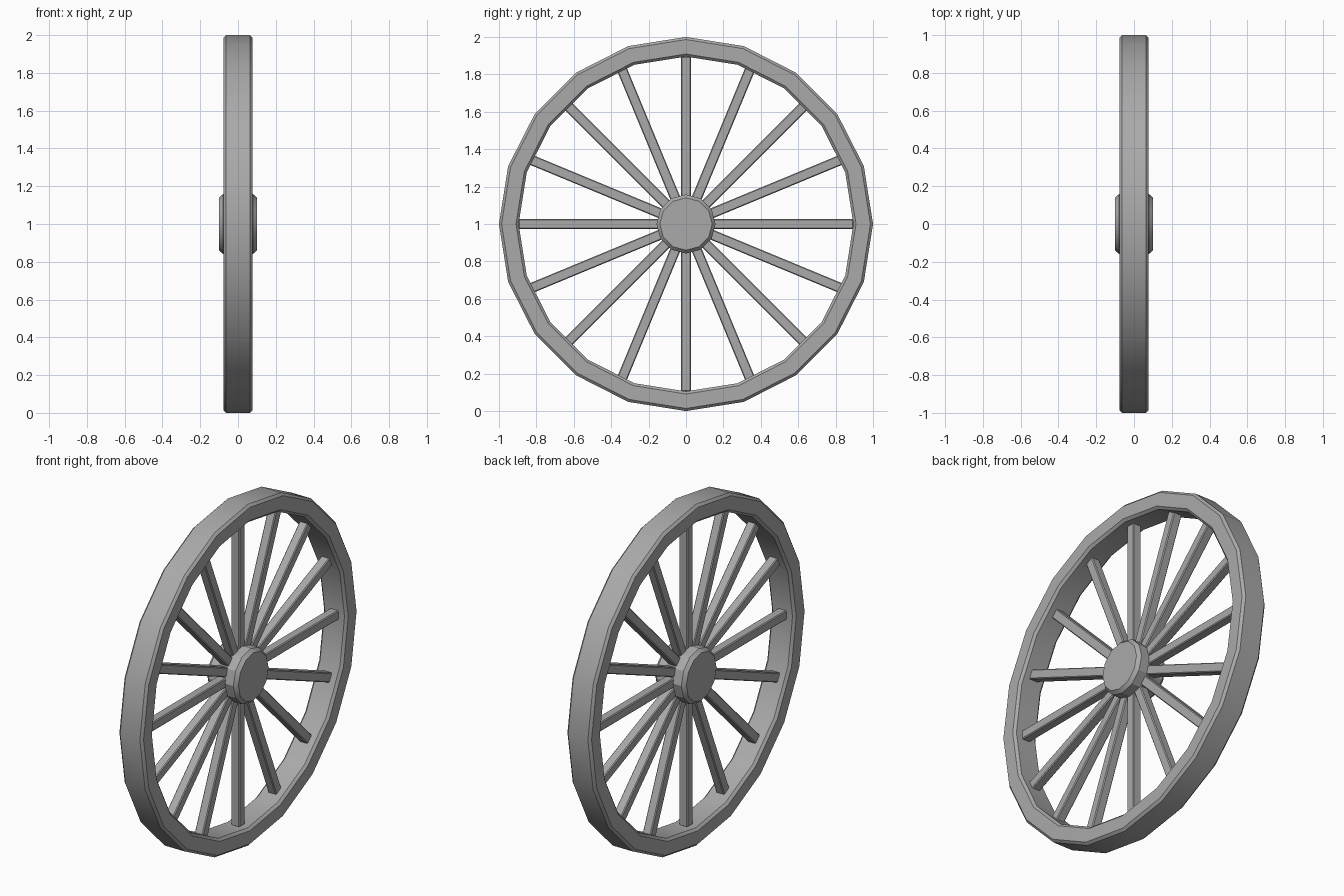
import bpy, bmesh
from math import radians, sin, cos, tau

if "Cube" in bpy.data.objects:
    bpy.data.objects.remove(bpy.data.objects["Cube"])

CENTRE_Z = 1.0
SPOKES = 16

grey = bpy.data.materials.new("weathered_grey")
grey.use_nodes = True
colour = (0.4, 0.4, 0.4, 1)
grey.diffuse_color = colour
grey.node_tree.nodes["Principled BSDF"].inputs["Base Color"].default_value = colour


def finish(name, bm):
    bmesh.ops.recalc_face_normals(bm, faces=bm.faces[:])
    mesh = bpy.data.meshes.new(name)
    bm.to_mesh(mesh)
    bm.free()
    mesh.materials.append(grey)
    obj = bpy.data.objects.new(name, mesh)
    obj.location.z = CENTRE_Z
    bpy.context.collection.objects.link(obj)
    bpy.ops.object.select_all(action="DESELECT")
    obj.select_set(True)
    bpy.context.view_layer.objects.active = obj
    bpy.ops.object.shade_smooth_by_angle(angle=radians(25))
    return obj


def lathe(name, profile, sides, closed):
    """Turn an (x, radius) profile around the x axle."""
    bm = bmesh.new()
    rings = []
    for i in range(sides):
        a = tau * i / sides
        rings.append([bm.verts.new((x, r * sin(a), r * cos(a))) for x, r in profile])
    n = len(profile)
    for i in range(sides):
        p, q = rings[i], rings[(i + 1) % sides]
        for j in range(n if closed else n - 1):
            k = (j + 1) % n
            bm.faces.new((p[j], p[k], q[k], q[j]))
    if not closed:
        bm.faces.new([r[0] for r in rings])
        bm.faces.new([r[-1] for r in rings])
    return finish(name, bm)


# Rim: chamfered rectangular section
w, c, outer, inner = 0.078, 0.014, 1.0, 0.895
half = [(w - c, inner), (w, inner + c), (w, outer - c), (w - c, outer)]
lathe("rim", half + [(-x, r) for x, r in reversed(half)], 20, True)

# Hub: chamfered drum
lathe("hub", [(-0.1, 0.14), (-0.08, 0.158), (0.08, 0.158), (0.1, 0.14)], 12, False)

# Spokes: square bars with softened long edges
for i in range(SPOKES):
    bm = bmesh.new()
    bmesh.ops.create_cube(bm, size=1)
    for v in bm.verts:
        v.co.x *= 0.054
        v.co.y *= 0.054
        v.co.z = 0.895 if v.co.z > 0 else 0.1
    bmesh.ops.bevel(bm, geom=bm.edges[:], offset=0.005, segments=1, affect="EDGES")
    spoke = finish(f"spoke_{i + 1}", bm)
    spoke.rotation_euler.x = tau * i / SPOKES
